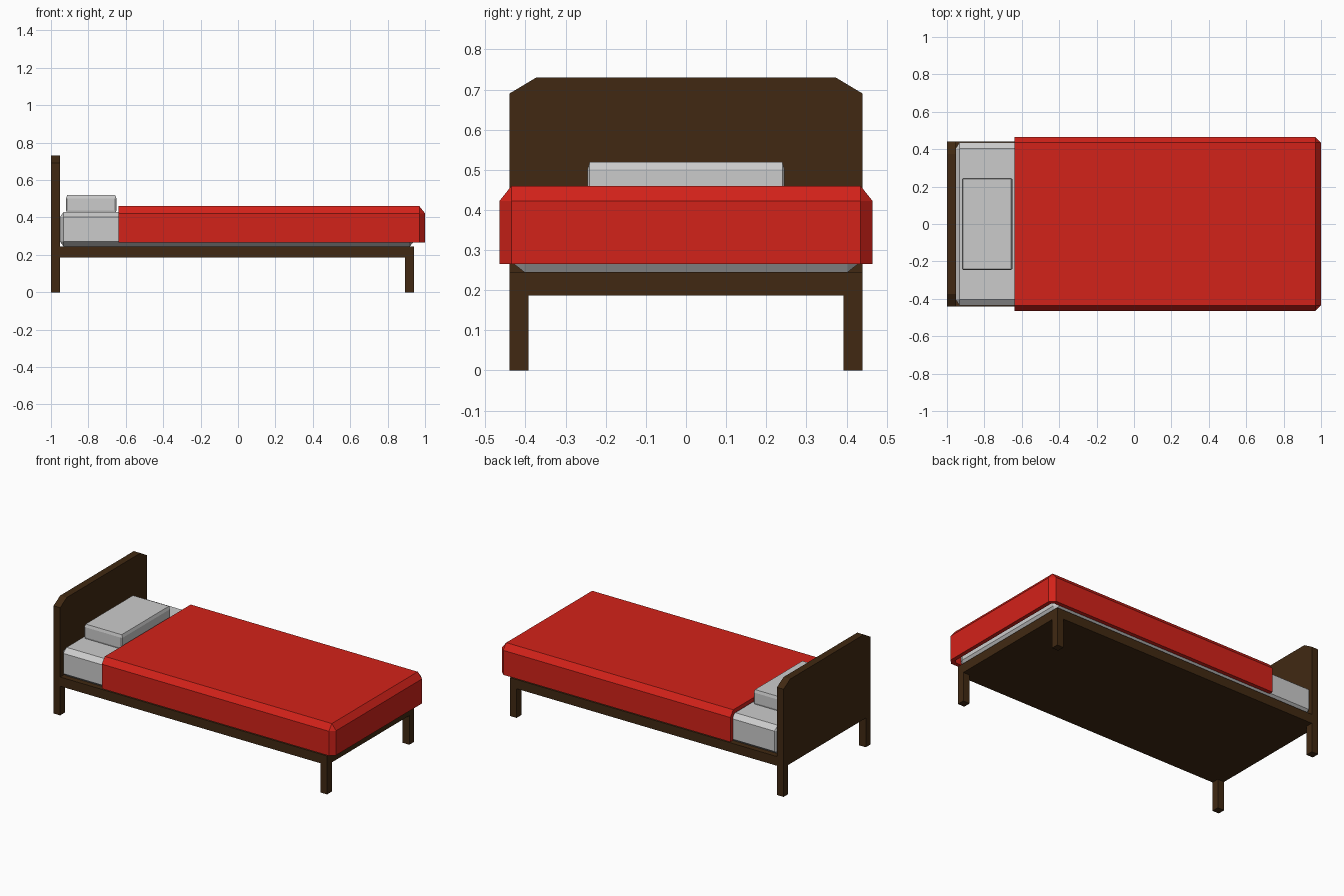
import bpy, bmesh
from mathutils import Vector

if "Cube" in bpy.data.objects:
    bpy.data.objects.remove(bpy.data.objects["Cube"])

def material(name, rgb):
    m = bpy.data.materials.new(name)
    m.diffuse_color = (*rgb, 1)
    m.use_nodes = True
    m.node_tree.nodes["Principled BSDF"].inputs["Base Color"].default_value = m.diffuse_color
    return m

wood = material("dark_wood", (0.052, 0.022, 0.006))
red = material("red_cloth", (0.65, 0.016, 0.01))

def finish(name, bm, mat=None):
    bmesh.ops.recalc_face_normals(bm, faces=bm.faces)
    me = bpy.data.meshes.new(name)
    bm.to_mesh(me)
    bm.free()
    ob = bpy.data.objects.new(name, me)
    bpy.context.collection.objects.link(ob)
    if mat:
        me.materials.append(mat)
    return ob

def box(lo, hi, chamfer=None):
    """Box between two corners, with an optional chamfer width per axis."""
    lo, hi = Vector(lo), Vector(hi)
    c = Vector(chamfer or (1, 1, 1))
    bm = bmesh.new()
    bmesh.ops.create_cube(bm, size=1)
    bmesh.ops.scale(bm, verts=bm.verts, vec=[(hi[i] - lo[i]) / c[i] for i in range(3)])
    if chamfer:
        bmesh.ops.bevel(bm, geom=bm.edges[:], offset=1, segments=1, affect='EDGES')
    bmesh.ops.scale(bm, verts=bm.verts, vec=c)
    bmesh.ops.translate(bm, verts=bm.verts, vec=(lo + hi) / 2)
    return bm

# Frame slab and legs
finish("bed_frame", box((-0.953, -0.44, 0.187), (0.94, 0.44, 0.246)), wood)
for end, x in (("head", -1.0), ("foot", 0.893)):
    for side, y in (("front", -0.44), ("back", 0.393)):
        finish(f"{end}_{side}_leg", box((x, y, 0), (x + 0.047, y + 0.047, 0.187)), wood)

# Headboard with cut top corners
profile = [(-0.44, 0.187), (0.44, 0.187), (0.44, 0.69),
           (0.373, 0.73), (-0.373, 0.73), (-0.44, 0.69)]
bm = bmesh.new()
face = bm.faces.new([bm.verts.new((-1.0, y, z)) for y, z in profile])
ext = bmesh.ops.extrude_face_region(bm, geom=[face])["geom"]
bmesh.ops.translate(bm, verts=[v for v in ext if isinstance(v, bmesh.types.BMVert)],
                    vec=(0.047, 0, 0))
finish("headboard", bm, wood)

# Mattress and pillow
finish("mattress", box((-0.953, -0.437, 0.246), (0.94, 0.437, 0.428), (0.02, 0.033, 0.026)))
finish("pillow", box((-0.92, -0.245, 0.42), (-0.65, 0.245, 0.52), (0.007, 0.005, 0.018)))

# Blanket: chamfered shell, open underneath and at the head end
bm = box((-0.8, -0.465, 0.1), (1.0, 0.465, 0.46), (0.03, 0.03, 0.038))
for co, no in (((-0.64, 0, 0), (-1, 0, 0)), ((0, 0, 0.265), (0, 0, -1))):
    bmesh.ops.bisect_plane(bm, geom=bm.verts[:] + bm.edges[:] + bm.faces[:],
                           plane_co=co, plane_no=no, clear_outer=True)
blanket = finish("blanket", bm, red)
# Make sure the shell faces outward before thickening inward
top = max(blanket.data.polygons, key=lambda p: p.center.z)
if top.normal.z < 0:
    blanket.data.flip_normals()
solid = blanket.modifiers.new("thickness", 'SOLIDIFY')
solid.thickness = 0.026
solid.offset = -1
solid.use_even_offset = True
